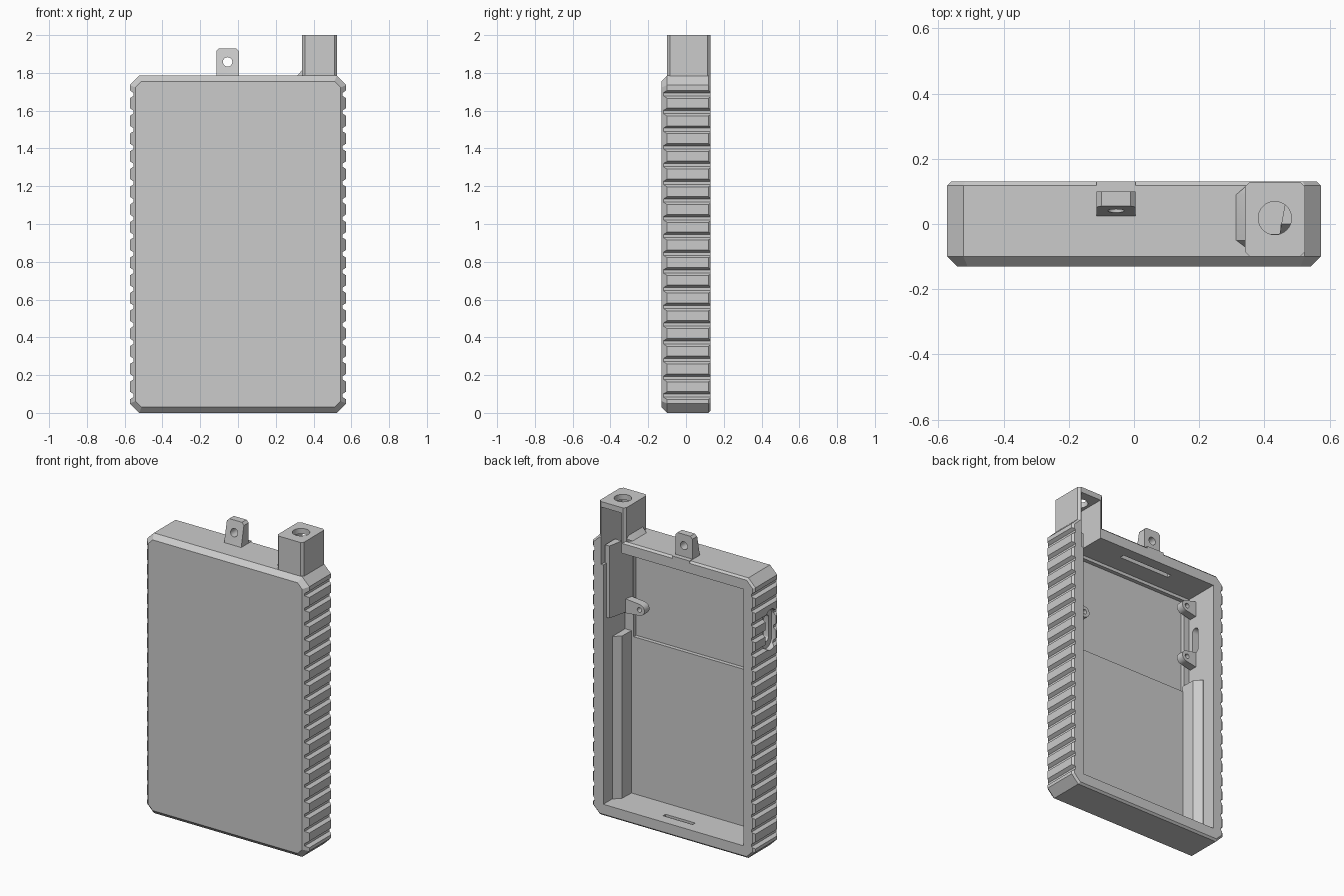
import bpy, bmesh, math

cube = bpy.data.objects.get("Cube")
if cube:
    bpy.data.objects.remove(cube, do_unlink=True)

grey = bpy.data.materials.new("plain_grey")
grey.use_nodes = True
GREY = (0.6, 0.6, 0.6, 1)
grey.diffuse_color = GREY
grey.node_tree.nodes["Principled BSDF"].inputs["Base Color"].default_value = GREY


def loft(name, rings):
    """Closed solid through a list of equal-length point rings."""
    bm = bmesh.new()
    loops = [[bm.verts.new(p) for p in ring] for ring in rings]
    n = len(loops[0])
    for a, b in zip(loops, loops[1:]):
        for i in range(n):
            j = (i + 1) % n
            bm.faces.new((a[i], a[j], b[j], b[i]))
    bm.faces.new(loops[0])
    bm.faces.new(loops[-1])
    bmesh.ops.recalc_face_normals(bm, faces=bm.faces)
    mesh = bpy.data.meshes.new(name)
    bm.to_mesh(mesh)
    bm.free()
    obj = bpy.data.objects.new(name, mesh)
    obj.data.materials.append(grey)
    bpy.context.collection.objects.link(obj)
    return obj


def prism(name, pts, axis, lo, hi):
    """Extrude a 2D profile along x, y or z."""
    place = {"x": lambda p, t: (t, p[0], p[1]),
             "y": lambda p, t: (p[0], t, p[1]),
             "z": lambda p, t: (p[0], p[1], t)}[axis]
    return loft(name, [[place(p, t) for p in pts] for t in (lo, hi)])


def rect(x0, x1, y0, y1, c=0.0):
    """Rectangle profile, with cut corners when c is set."""
    if not c:
        return [(x0, y0), (x1, y0), (x1, y1), (x0, y1)]
    return [(x0 + c, y0), (x1 - c, y0), (x1, y0 + c), (x1, y1 - c),
            (x1 - c, y1), (x0 + c, y1), (x0, y1 - c), (x0, y0 + c)]


def box(name, x0, x1, y0, y1, z0, z1):
    return prism(name, rect(x0, x1, y0, y1), "z", z0, z1)


def circle(cx, cy, r, n=32):
    return [(cx + r * math.cos(i * math.tau / n), cy + r * math.sin(i * math.tau / n)) for i in range(n)]


def slot(cy, cz, r, half):
    """Upright stadium profile in y and z."""
    return [(y, z + (half if z > cz else -half)) for y, z in
            [(cy + r * math.cos((i + .5) * math.tau / 24), cz + r * math.sin((i + .5) * math.tau / 24))
             for i in range(24)]]


def combine(target, other, operation="DIFFERENCE"):
    other.hide_render = True
    mod = target.modifiers.new("bool", "BOOLEAN")
    mod.operation = operation
    mod.solver = "EXACT"
    mod.object = other
    bpy.context.view_layer.objects.active = target
    bpy.ops.object.modifier_apply(modifier=mod.name)
    bpy.data.objects.remove(other, do_unlink=True)


# Case shell: bevelled slab
W, H, CORNER = 0.573, 1.785, 0.05
case = loft("case", [
    [(x, y, z) for x, z in rect(-W + i, W - i, i, H - i, CORNER - i * 0.586)]
    for y, i in ((-0.13, 0.03), (-0.10, 0), (0.118, 0), (0.13, 0.012))])

# Aerial tower with its sloping foot
combine(case, prism("tower", rect(0.34, 0.525, -0.10, 0.129, 0.015), "z", 1.6, 2.0), "UNION")
foot = loft("foot", [[(x, -0.05, z), (x, 0.09, z), (0.36, 0.125, z), (0.36, -0.095, z)]
                     for x, z in ((0.30, 1.77), (0.34, 1.815))])
combine(case, foot, "UNION")

# Open back: main cavity and the slightly deeper upper recess
FLOOR = -0.09
combine(case, box("cavity", -0.495, 0.492, FLOOR, 0.2, 0.075, 1.71))
combine(case, box("recess", -0.455, 0.432, -0.115, 0.0, 1.075, 1.69))

# Deep aerial channel and round socket
combine(case, box("channel", 0.363, 0.508, -0.08, 0.2, 1.6, 1.965))
combine(case, prism("socket", circle(0.432, 0.018, 0.051), "z", 1.9, 2.1))

# Grip grooves on both sides
for i in range(18):
    z = 0.092 + 0.0938 * i
    for s in (-1, 1):
        combine(case, prism("groove", [(s * 0.593, z - 0.034), (s * 0.553, z - 0.008),
                                       (s * 0.553, z + 0.008), (s * 0.593, z + 0.034)], "y", -0.2, 0.2))

# Side port: rounded recess and through opening
combine(case, prism("port_rim", slot(-0.035, 1.41, 0.055, 0.075), "x", -0.6, -0.54))
combine(case, prism("port_hole", slot(-0.035, 1.41, 0.026, 0.058), "x", -0.6, -0.47))

# Slots inside the floor and roof
combine(case, box("floor_slot", -0.09, 0.12, 0.035, 0.06, 0.05, 0.12))
combine(case, box("roof_slot", -0.23, 0.13, 0.03, 0.06, 1.65, 1.74))

# Side rails of the lower bay
for s, side in ((1, "left"), (-1, "right")):
    prism(side + "_rail", [(s * 0.50, 0.04), (s * 0.49, 0.04), (s * 0.45, 0.0),
                           (s * 0.447, FLOOR - 0.005), (s * 0.50, FLOOR - 0.005)], "z", 0.07, 1.11)

# Aerial housing: slanted wall thickening inside the upper bay
side = [(0.10, 1.255), (-0.03, 1.25), (-0.095, 1.30), (-0.095, 1.60), (0.0, 1.715), (0.10, 1.715)]
loft("aerial_housing", [[(0.50, y, z) for y, z in side],
                        [(0.452 + 0.18 * y, y, z) for y, z in side]])

# Hanging tab with eyelet
tab = prism("hanging_tab", [(0.015, 1.75), (0.025, 1.785), (0.055, 1.93), (0.10, 1.93),
                            (0.10, 1.788), (0.13, 1.788), (0.13, 1.72), (0.06, 1.72)], "x", -0.115, 0.005)
combine(tab, prism("tab_outline", rect(-0.115, 0.005, 1.6, 1.93, 0.015), "y", -0.1, 0.2), "INTERSECT")
combine(tab, prism("eyelet", circle(-0.055, 1.858, 0.025, 24), "y", -0.1, 0.2))

# Board mounting ears
for s, z in ((1, 1.29), (-1, 1.28), (-1, 1.62)):
    cx, r = s * (0.35 if s > 0 else 0.43), 0.036
    arc = [(cx - s * r * math.cos(a), z + r * math.sin(a))
           for a in [math.radians(d) for d in range(-90, 91, 15)]]
    ear = prism("mounting_ear", [(s * 0.498, z - 0.05)] + arc + [(s * 0.498, z + 0.05)], "y", -0.08, -0.03)
    combine(ear, prism("ear_hole", circle(cx, z, 0.015, 16), "y", -0.2, 0.2))

# Smooth the round parts, keep edges crisp
for obj in bpy.context.collection.objects:
    if obj.type == "MESH":
        bpy.ops.object.select_all(action="DESELECT")
        obj.select_set(True)
        bpy.context.view_layer.objects.active = obj
        bpy.ops.object.shade_smooth_by_angle(angle=math.radians(25))
